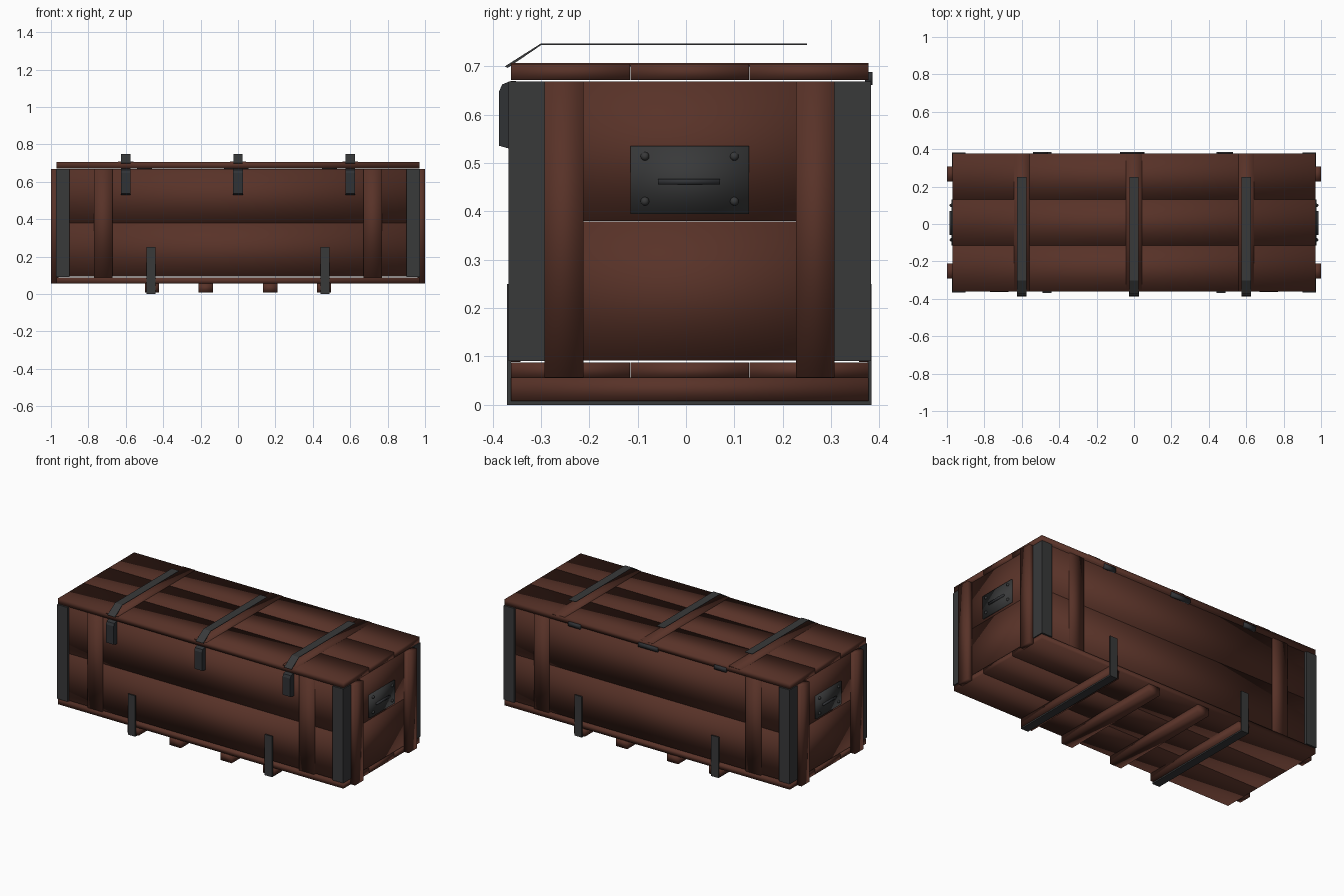
import bpy, bmesh, math
from mathutils import Vector

if "Cube" in bpy.data.objects:
    bpy.data.objects.remove(bpy.data.objects["Cube"])


def material(name, rgb):
    m = bpy.data.materials.new(name)
    m.diffuse_color = (*rgb, 1)
    m.use_nodes = True
    m.node_tree.nodes["Principled BSDF"].inputs["Base Color"].default_value = m.diffuse_color
    return m


WOOD = material("dark_red_wood", (0.098, 0.032, 0.021))
METAL = material("dark_iron", (0.040, 0.041, 0.042))
CLASP = material("blue_black_iron", (0.030, 0.032, 0.036))
CY = 0.0075          # body centre in y (clasps overhang the front)


def finish(name, bm, mat, smooth=True):
    bmesh.ops.recalc_face_normals(bm, faces=bm.faces)
    me = bpy.data.meshes.new(name)
    bm.to_mesh(me)
    bm.free()
    me.materials.append(mat)
    for p in me.polygons:
        p.use_smooth = smooth
    ob = bpy.data.objects.new(name, me)
    bpy.context.collection.objects.link(ob)
    return ob


def box(name, x0, x1, y0, y1, z0, z1, mat=WOOD):
    bm = bmesh.new()
    bmesh.ops.create_cube(bm, size=1)
    for v in bm.verts:
        v.co = Vector(((x0 + x1) / 2 + v.co.x * (x1 - x0),
                       (y0 + y1) / 2 + v.co.y * (y1 - y0),
                       (z0 + z1) / 2 + v.co.z * (z1 - z0)))
    return finish(name, bm, mat)


def prism(name, pts, axis, a, b, mat):
    """Extrude a closed profile: (y,z) points along x, or (x,y) along z."""
    bm = bmesh.new()
    if axis == 'x':
        vs = [bm.verts.new((a, p, q)) for p, q in pts]
        d = (b - a, 0, 0)
    else:
        vs = [bm.verts.new((p, q, a)) for p, q in pts]
        d = (0, 0, b - a)
    f = bm.faces.new(vs)
    r = bmesh.ops.extrude_face_region(bm, geom=[f])
    bmesh.ops.translate(bm, vec=d, verts=[g for g in r['geom'] if isinstance(g, bmesh.types.BMVert)])
    return finish(name, bm, mat, False)


# Lid and floor: three planks each
rows = [(-0.362, -0.1155), (-0.1145, 0.1305), (0.1315, 0.378)]
for y0, y1 in rows:
    box("lid_plank", -0.97, 0.97, y0, y1, 0.672, 0.705)
    box("floor_plank", -0.97, 0.97, y0, y1, 0.055, 0.087)

# Walls: two planks high on every side
for z0, z1 in ((0.092, 0.3795), (0.3805, 0.669)):
    for s in (-1, 1):
        ya, yb = CY + s * 0.335, CY + s * 0.360
        box("long_wall_plank", -0.965, 0.965, min(ya, yb), max(ya, yb), z0, z1)
        xa, xb = s * 0.940, s * 0.968
        box("end_wall_plank", min(xa, xb), max(xa, xb), CY - 0.335, CY + 0.335, z0, z1)

# Upright battens on all sides, and iron corner angles
for sx in (-1, 1):
    for sy in (-1, 1):
        xs = sorted((sx * 0.67, sx * 0.77))
        ys = sorted((CY + sy * 0.350, CY + sy * 0.370))
        box("side_batten", *xs, *ys, 0.088, 0.669)
        xs = sorted((sx * 0.960, sx * 1.0))
        ys = sorted((CY + sy * 0.220, CY + sy * 0.300))
        box("end_batten", *xs, *ys, 0.056, 0.669)
        L = [(0.972, 0.375), (0.90, 0.375), (0.90, 0.358), (0.962, 0.358), (0.962, 0.299), (0.972, 0.299)]
        prism("corner_angle", [(sx * x, CY + sy * y) for x, y in L], 'z', 0.091, 0.669, METAL)

# Skids under the floor
for x in (-0.46, -0.173, 0.173, 0.46):
    box("skid", x - 0.038, x + 0.038, -0.362, 0.378, 0.008, 0.056)

# U-shaped iron straps around the outer skids
t = 0.008
for x in (-0.465, 0.465):
    a, b = -0.370, 0.384
    u = [(a, 0.25), (a, 0), (b, 0), (b, 0.25), (b - t, 0.25), (b - t, t), (a + t, t), (a + t, 0.25)]
    prism("skid_strap", u, 'x', x - 0.025, x + 0.025, METAL)

# Lid battens, raised iron straps and hanging front clasps
for x in (-0.6, 0.0, 0.6):
    box("lid_batten", x - 0.042, x + 0.042, -0.362, 0.378, 0.700, 0.7075)
    prism("lid_strap", [(0.25, 0.747), (-0.301, 0.747), (-0.375, 0.700), (-0.369, 0.697),
                        (-0.300, 0.744), (0.25, 0.744)], 'x', x - 0.025, x + 0.025, METAL)
    prism("front_clasp", [(-0.352, 0.530), (-0.366, 0.530), (-0.387, 0.536), (-0.387, 0.648),
                          (-0.380, 0.663), (-0.362, 0.670), (-0.352, 0.670)],
          'x', x - 0.026, x + 0.026, CLASP)

# Small hinges on the back edge
for x, w in ((-0.50, 0.04), (-0.01, 0.065), (0.49, 0.04)):
    box("back_hinge", x - w, x + w, 0.370, 0.386, 0.662, 0.688, CLASP)

# End plates with a raised bar and four rivets
for s in (-1, 1):
    box("end_plate", *sorted((s * 0.960, s * 0.977)), -0.115, 0.13, 0.395, 0.535, METAL)
    box("plate_bar", *sorted((s * 0.970, s * 0.986)), -0.058, 0.07, 0.456, 0.467, CLASP)
    for y in (-0.085, 0.10):
        for z in (0.421, 0.514):
            bm = bmesh.new()
            bmesh.ops.create_uvsphere(bm, u_segments=10, v_segments=6, radius=0.009)
            bmesh.ops.translate(bm, vec=(s * 0.977, y, z), verts=bm.verts)
            finish("plate_rivet", bm, METAL)
